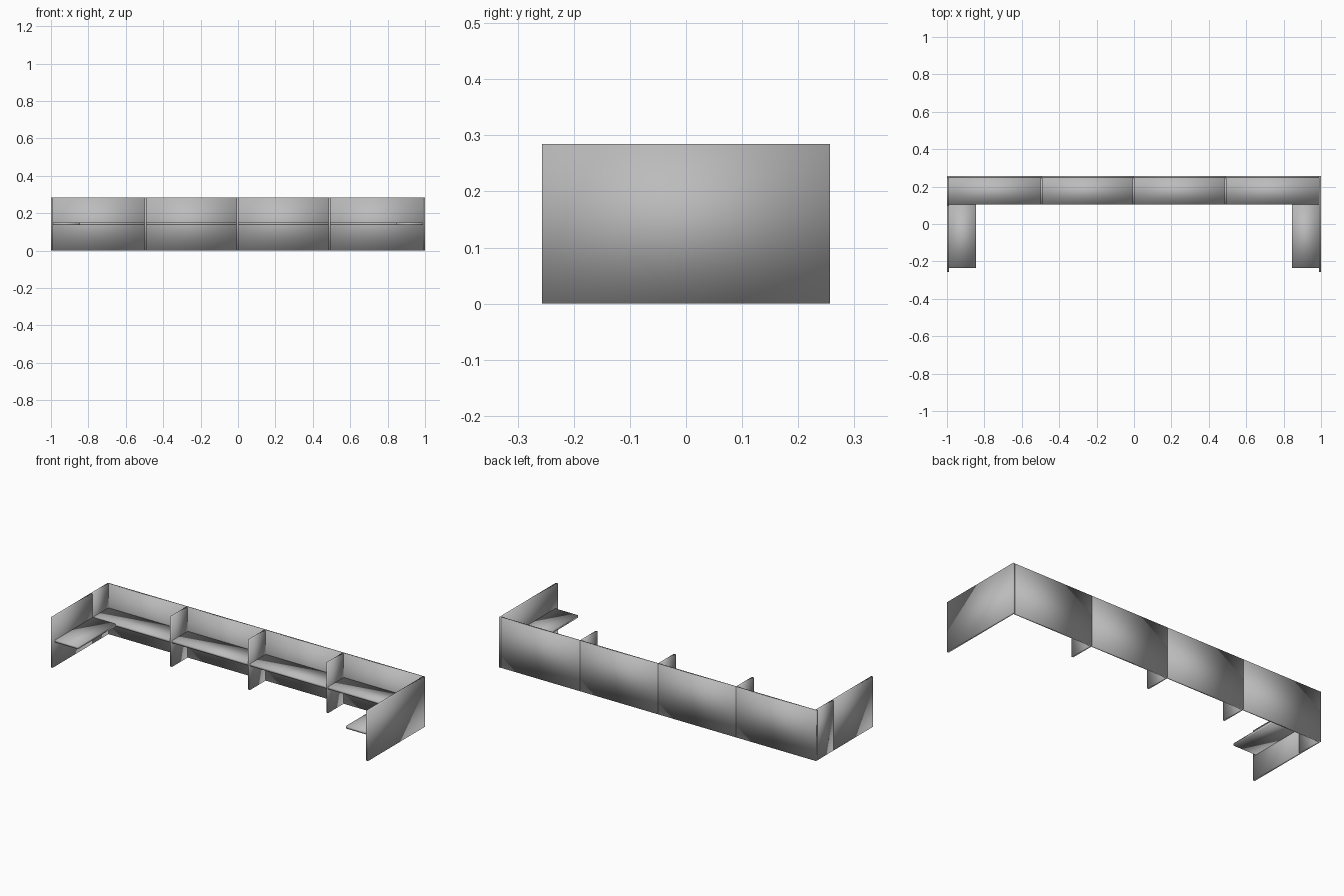
import bpy
import bmesh
from mathutils import Vector

cube = bpy.data.objects.get("Cube")
if cube:
    bpy.data.objects.remove(cube, do_unlink=True)

grey = bpy.data.materials.new("Panel grey")
grey.use_nodes = True
grey.diffuse_color = (0.5, 0.5, 0.5, 1)
grey.node_tree.nodes["Principled BSDF"].inputs["Base Color"].default_value = (0.5, 0.5, 0.5, 1)


def box(name, x, y, z):
    """Softly shaded board spanning the given (low, high) ranges."""
    bm = bmesh.new()
    bmesh.ops.create_cube(bm, size=1)
    low, high = Vector((x[0], y[0], z[0])), Vector((x[1], y[1], z[1]))
    for v in bm.verts:
        v.co = (low + high) / 2 + v.co * (high - low)
    for f in bm.faces:
        f.smooth = True
    mesh = bpy.data.meshes.new(name)
    bm.to_mesh(mesh)
    bm.free()
    mesh.materials.append(grey)
    obj = bpy.data.objects.new(name, mesh)
    bpy.context.collection.objects.link(obj)


T = 0.012                      # board thickness
BACK, FRONT = 0.257, -0.257    # overall depth
BAY_FRONT = 0.105              # front edge of the bays
INNER = 1 - T
HEIGHT = (0, 0.285)
COUNTER = (0.136, 0.15)
DIVIDERS = [-0.495, -0.003, 0.489]

# Back wall, one panel per bay
edges = [-1] + DIVIDERS + [INNER]
for i in range(4):
    box(f"back_panel_{i + 1}", edges[i:i + 2], (BACK - T, BACK), HEIGHT)

# Dividers between bays
for i, x in enumerate(DIVIDERS):
    box(f"divider_{i + 1}", (x - T / 2, x + T / 2), (BAY_FRONT, BACK - T), HEIGHT)

# Counters between the dividers
starts = [-INNER] + [x + T / 2 for x in DIVIDERS]
ends = [x - T / 2 for x in DIVIDERS] + [INNER]
for i, span in enumerate(zip(starts, ends)):
    box(f"counter_{i + 1}", span, (BAY_FRONT, BACK - T), COUNTER)

# End walls: one long board, and one made of two boards
box("left_wall", (INNER, 1), (FRONT, BACK), HEIGHT)
box("right_wall_rear", (-1, -INNER), (0.1, BACK - T), HEIGHT)
box("right_wall_front", (-1, -INNER), (FRONT, 0.1), HEIGHT)

# Return counters along the end walls
for name, span in (("left", (0.845, INNER)), ("right", (-INNER, -0.845))):
    box(f"{name}_return_counter", span, (-0.235, BAY_FRONT), COUNTER)
